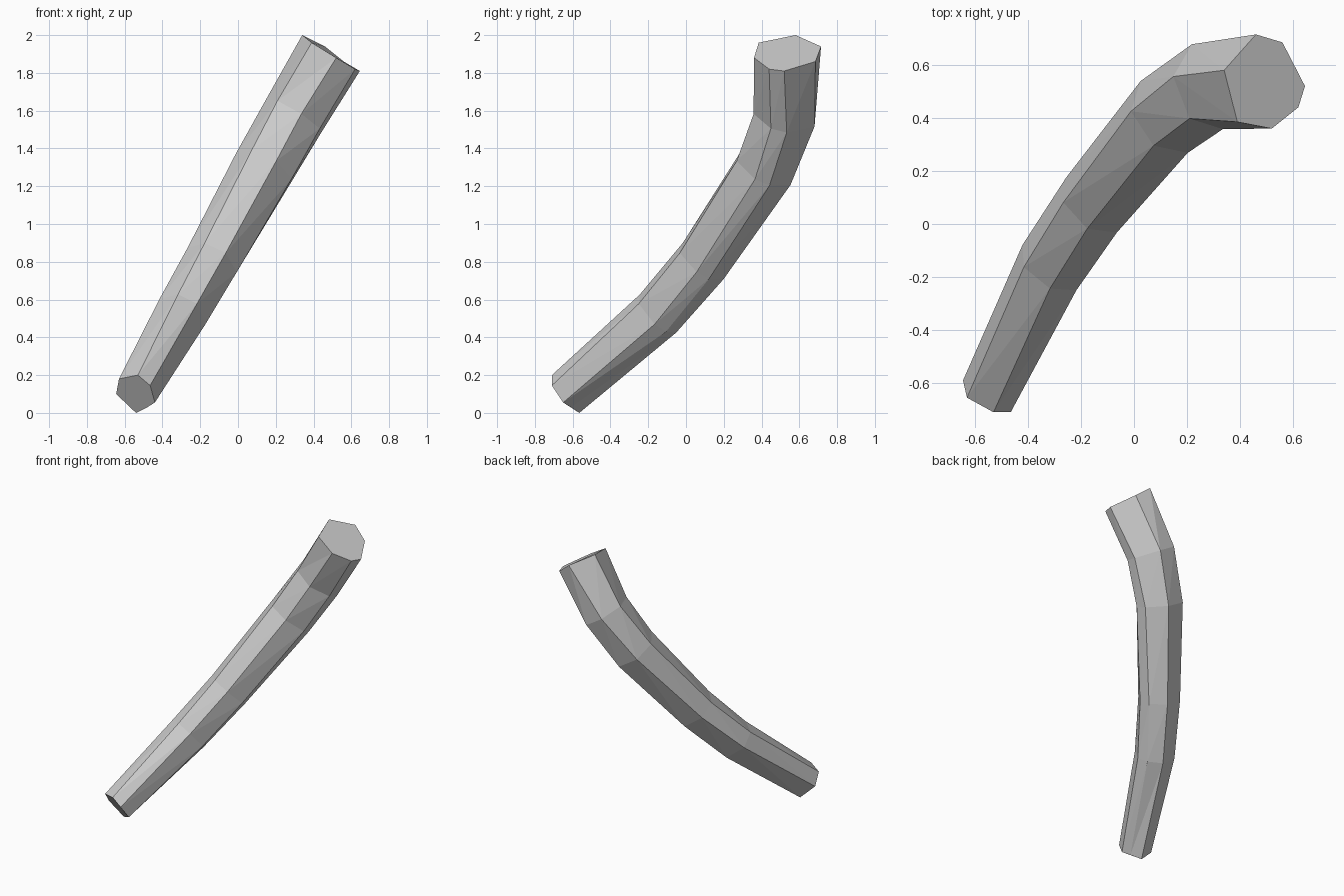
import bpy
import bmesh
from mathutils import Vector

cube = bpy.data.objects.get("Cube")
if cube:
    bpy.data.objects.remove(cube, do_unlink=True)

# Single grey colour
grey = bpy.data.materials.new("plain grey")
grey.use_nodes = True
colour = (0.6, 0.6, 0.6, 1)
grey.diffuse_color = colour
grey.node_tree.nodes["Principled BSDF"].inputs["Base Color"].default_value = colour


def ring_points(*points):
    return [Vector(p) for p in points]


def middle(points):
    return sum(points, Vector()) / len(points)


# Uneven cut ends, with corners listed in matching order
lower_end = ring_points((-.63, -.655, .18), (-.53, -.71, .2), (-.465, -.71, .145),
                        (-.44, -.65, .055), (-.48, -.61, .03), (-.54, -.565, 0),
                        (-.645, -.59, .1))
upper_end = ring_points((.34, .58, 2), (.39, .385, 1.96), (.52, .36, 1.88),
                        (.62, .44, 1.82), (.645, .52, 1.81), (.56, .685, 1.86),
                        (.46, .715, 1.94))

# Bends between the ends: centre and radius
bends = [((-.3, -.15, .525), .14), ((-.14, .085, .8), .147),
         ((.135, .415, 1.295), .166), ((.295, .525, 1.575), .172)]

low, high = middle(lower_end), middle(upper_end)
centres = [low] + [Vector(c) for c, r in bends] + [high]
rings = [lower_end]
for i, (centre, radius) in enumerate(bends, 1):
    before = (centres[i] - centres[i - 1]).normalized()
    after = (centres[i + 1] - centres[i]).normalized()
    tangent = (before + after).normalized()
    blend = i / (len(bends) + 1)
    ring = []
    for a, b in zip(lower_end, upper_end):
        spoke = (a - low).normalized().lerp((b - high).normalized(), blend)
        spoke -= tangent * spoke.dot(tangent)
        ring.append(centres[i] + spoke.normalized() * radius)
    rings.append(ring)
rings.append(upper_end)

# Skin the rings with triangular facets and close both ends
bm = bmesh.new()
loops = [[bm.verts.new(p) for p in ring] for ring in rings]
sides = len(lower_end)
for lower, upper in zip(loops, loops[1:]):
    for j in range(sides):
        k = (j + 1) % sides
        bm.faces.new((lower[j], lower[k], upper[k]))
        bm.faces.new((lower[j], upper[k], upper[j]))
bm.faces.new(loops[0][::-1])
bm.faces.new(loops[-1])
bmesh.ops.recalc_face_normals(bm, faces=bm.faces[:])

mesh = bpy.data.meshes.new("bent_branch")
bm.to_mesh(mesh)
bm.free()
mesh.materials.append(grey)
branch = bpy.data.objects.new("bent_branch", mesh)
bpy.context.collection.objects.link(branch)
